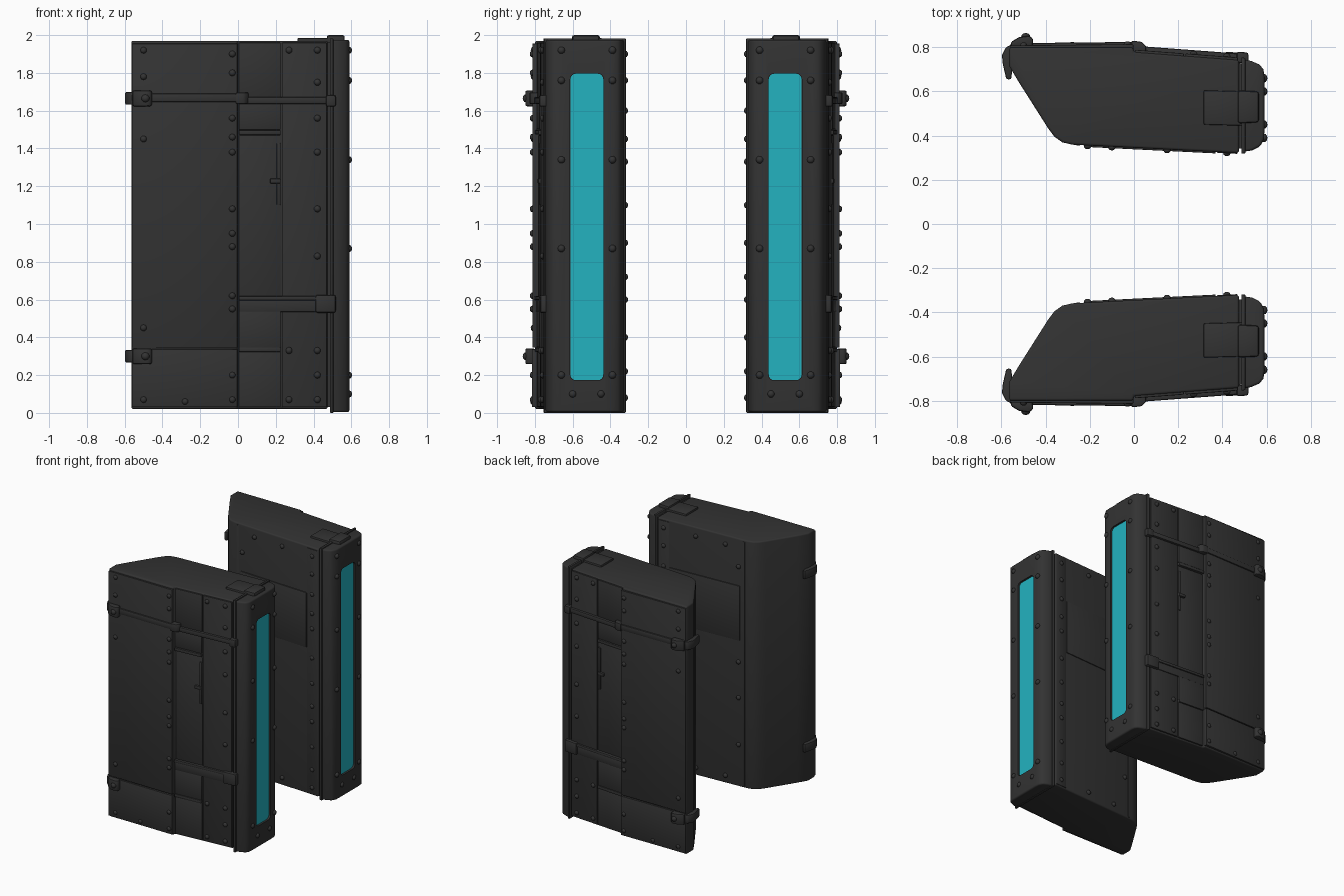
import bpy, bmesh, math
from mathutils import Vector, Matrix

if "Cube" in bpy.data.objects:
    bpy.data.objects.remove(bpy.data.objects["Cube"])


def material(name, rgb):
    m = bpy.data.materials.new(name)
    m.diffuse_color = (*rgb, 1)
    m.use_nodes = True
    m.node_tree.nodes["Principled BSDF"].inputs["Base Color"].default_value = m.diffuse_color
    return m


DARK = material("charcoal metal", (0.033, 0.033, 0.033))
CYAN = material("cyan glow", (0.017, 0.45, 0.53))


def finish(name, bm, mat=DARK, bevel=0.0, segs=2, cutter=None, smooth=True):
    """Bevel sharp edges, then mirror the part across y to the other slab."""
    bmesh.ops.recalc_face_normals(bm, faces=bm.faces)
    if bevel:
        edges = [e for e in bm.edges if e.calc_face_angle(0) > 0.6]
        bmesh.ops.bevel(bm, geom=edges, offset=bevel, segments=segs, profile=0.5,
                        affect='EDGES', clamp_overlap=True)
    me = bpy.data.meshes.new(name)
    bm.to_mesh(me)
    bm.free()
    me.materials.append(mat)
    ob = bpy.data.objects.new(name, me)
    bpy.context.collection.objects.link(ob)
    if cutter:
        b = ob.modifiers.new("cut", 'BOOLEAN')
        b.operation = 'DIFFERENCE'
        b.solver = 'EXACT'
        b.object = cutter
    m = ob.modifiers.new("mirror", 'MIRROR')
    m.use_axis = (False, True, False)
    m.use_mirror_merge = False
    if smooth:
        bpy.ops.object.select_all(action='DESELECT')
        ob.select_set(True)
        bpy.context.view_layer.objects.active = ob
        bpy.ops.object.shade_smooth_by_angle(angle=math.radians(35))
    return ob


def add_prism(bm, pts, lo, hi, axis='z'):
    """Extrude a 2D outline: (x,y) along z, or (y,z) along x."""
    def pos(p, h):
        return (p[0], p[1], h) if axis == 'z' else (h, p[0], p[1])
    a = [bm.verts.new(pos(p, lo)) for p in pts]
    b = [bm.verts.new(pos(p, hi)) for p in pts]
    bm.faces.new(a)
    bm.faces.new(b[::-1])
    n = len(pts)
    for i in range(n):
        bm.faces.new((a[i], a[(i + 1) % n], b[(i + 1) % n], b[i]))


def prism(name, pts, lo, hi, axis='z', **kw):
    bm = bmesh.new()
    add_prism(bm, pts, lo, hi, axis)
    return finish(name, bm, **kw)


# y of the outer and inner faces at a given x
def outer(x):
    return 0.808 + 0.01 * x if x < 0 else 0.785 - 0.075 * x


def inner(x):
    return 0.345 - 0.05 * x


def outer_plate(name, x0, x1, z0, z1, t, bevel=0.004):
    e = 0.001 if x0 < 0 else 0.0001
    a, b = outer(x0 + e), outer(min(x1, -e) if x0 < 0 else x1)
    prism(name, [(x0, a - 0.02), (x1, b - 0.02), (x1, b + t), (x0, a + t)], z0, z1, bevel=bevel)


def rounded_rect(y0, y1, z0, z1, r, n=5):
    pts = []
    for cy, cz, s in ((y1 - r, z1 - r, 0), (y0 + r, z1 - r, 90),
                      (y0 + r, z0 + r, 180), (y1 - r, z0 + r, 270)):
        for i in range(n):
            a = math.radians(s + 90 * i / (n - 1))
            pts.append((cy + r * math.cos(a), cz + r * math.sin(a)))
    return pts


def rivets(name, places, normal, r=0.018):
    bm = bmesh.new()
    rot = Vector((0, 0, 1)).rotation_difference(Vector(normal)).to_matrix().to_4x4()
    for p in places:
        m = Matrix.Translation(p) @ rot @ Matrix.Diagonal((1, 1, 0.85, 1))
        bmesh.ops.create_uvsphere(bm, u_segments=10, v_segments=6, radius=r, matrix=m)
    finish(name, bm)


# main slab with the slanted rear corner
prism("slab_body", [(-0.565, 0.80), (-0.565, 0.715), (-0.52, 0.64), (-0.39, 0.435),
                    (-0.36, 0.395), (-0.325, 0.37), (-0.28, 0.359),
                    (0.475, 0.321), (0.475, 0.742), (0.0, 0.778), (-0.004, 0.80)],
      0.02, 1.97, bevel=0.014, segs=3)

# recessed joint between slab and front frame
prism("joint_core", [(0.45, 0.34), (0.52, 0.345), (0.52, 0.725), (0.45, 0.73)], 0.03, 1.96)

# front frame with a rounded window opening
cutter = prism("window_cutter", rounded_rect(0.437, 0.613, 0.172, 1.797, 0.03), 0.572, 0.65,
               axis='x', smooth=False)
cutter.modifiers.clear()
cutter.hide_render = True
cutter.hide_viewport = True
cutter.display_type = 'WIRE'
prism("front_frame", [(0.488, 0.326), (0.535, 0.333), (0.572, 0.352), (0.588, 0.385),
                      (0.59, 0.42), (0.59, 0.67), (0.586, 0.70), (0.568, 0.722),
                      (0.53, 0.738), (0.488, 0.746)],
      0.004, 1.975, bevel=0.012, segs=3, cutter=cutter)
prism("frame_collar", [(0.486, 0.318), (0.505, 0.32), (0.505, 0.75), (0.486, 0.756)],
      0.0, 1.983, bevel=0.005)
prism("glow_window", rounded_rect(0.438, 0.612, 0.173, 1.796, 0.03), 0.568, 0.576,
      axis='x', mat=CYAN)

# outer skin panels separated by thin seams
outer_plate("rear_skin", -0.562, -0.003, 0.345, 1.955, 0.006)
outer_plate("rear_lower_skin", -0.562, -0.003, 0.03, 0.338, 0.008)
outer_plate("front_skin", 0.233, 0.470, 0.03, 1.96, 0.004)
for i, (z0, z1, t) in enumerate([(0.03, 0.325, 0.004), (0.345, 0.54, 0.008), (0.60, 1.47, -0.003),
                                 (1.50, 1.64, 0.008), (1.66, 1.96, 0.004)]):
    outer_plate(f"middle_skin_{i + 1}", 0.004, 0.226, z0, z1, t)
for z in (0.335, 1.485):
    outer_plate("panel_lip", 0.004, 0.225, z - 0.012, z + 0.012, 0.014)
outer_plate("small_latch", 0.17, 0.225, 1.215, 1.24, 0.014)
outer_plate("small_latch_stem", 0.205, 0.225, 1.10, 1.43, 0.006)

# straps and their end blocks
outer_plate("upper_strap_rear", -0.56, 0, 1.645, 1.69, 0.016, 0.008)
outer_plate("upper_strap_front", 0.0, 0.50, 1.635, 1.672, 0.022, 0.008)
prism("upper_strap_step", [(-0.012, 0.78), (0.055, 0.765), (0.055, 0.805), (0.035, 0.825),
                           (-0.012, 0.83)], 1.635, 1.697, bevel=0.008)
outer_plate("upper_strap_end", 0.465, 0.518, 1.622, 1.682, 0.03, 0.01)
outer_plate("lower_strap_top", 0.004, 0.50, 0.595, 0.618, 0.018, 0.006)
outer_plate("lower_strap", 0.004, 0.50, 0.535, 0.60, 0.01, 0.006)
outer_plate("lower_strap_end", 0.41, 0.518, 0.53, 0.625, 0.026, 0.012)

# rear clamps wrapping round the back edge
for z in (0.30, 1.665):
    h = 0.042
    prism("clamp_side", [(-0.555, 0.80), (-0.46, 0.80), (-0.455, 0.838), (-0.475, 0.852),
                         (-0.52, 0.846), (-0.56, 0.822)], z - h, z + h, bevel=0.01)
    prism("clamp_back", [(-0.55, 0.815), (-0.58, 0.80), (-0.598, 0.765), (-0.594, 0.725),
                         (-0.578, 0.655), (-0.555, 0.655), (-0.55, 0.72)],
          z - h * 0.8, z + h * 0.8, bevel=0.008)
    rivets("clamp_bolt", [(-0.49, 0.846, z)], (0, 1, 0), 0.022)

# top plates
prism("top_plate", [(0.315, 0.45), (0.49, 0.445), (0.49, 0.60), (0.315, 0.605)],
      1.95, 1.985, bevel=0.006)
prism("top_clasp", [(0.47, 0.455), (0.565, 0.46), (0.565, 0.60), (0.47, 0.605)],
      1.95, 2.0, bevel=0.012)

# patch plate and seam strips on the inner face
for name, x0, x1, z0, z1, t in (("inner_patch", -0.22, 0.37, 1.17, 1.60, 0.007),
                                ("inner_front_skin", 0.375, 0.468, 0.03, 1.955, 0.004),
                                ("inner_rear_seam", -0.262, -0.245, 0.03, 1.955, 0.003)):
    prism(name, [(x0, inner(x0) - t), (x1, inner(x1) - t),
                 (x1, inner(x1) + 0.02), (x0, inner(x0) + 0.02)], z0, z1, bevel=0.003)

# rivet rows: outer side, inner side, front frame
rows = {-0.03: (1.90, 1.80, 1.56, 1.46, 1.38, 1.08, 0.95, 0.88, 0.62, 0.55, 0.20, 0.07),
        0.42: (1.92, 1.75, 1.56, 1.38, 1.08, 0.83, 0.33, 0.20, 0.07),
        -0.50: (1.92, 1.78, 1.45, 0.45, 0.07), -0.28: (0.06,), 0.27: (1.92, 0.33, 0.07)}
rivets("outer_rivets", [(x, outer(x) + 0.004, z) for x, zs in rows.items() for z in zs], (0, 1, 0))
rows = {0.42: (1.90, 1.76, 1.60, 1.45, 1.33, 1.10, 0.90, 0.72, 0.60, 0.40, 0.22, 0.08),
        0.15: (1.90, 0.08), -0.10: (1.90, 0.08), -0.21: (1.75, 1.0, 0.72, 0.35)}
rivets("inner_rivets", [(x, inner(x) - 0.002, z) for x, zs in rows.items() for z in zs], (0, -1, 0))
spots = [(0.39, z) for z in (1.92, 1.76, 1.34, 0.87, 0.20)]
spots += [(0.66, z) for z in (1.92, 1.76, 1.34, 0.87, 0.20)] + [(0.45, 0.10), (0.60, 0.10)]
rivets("frame_rivets", [(0.587, y, z) for y, z in spots], (1, 0, 0), 0.02)
